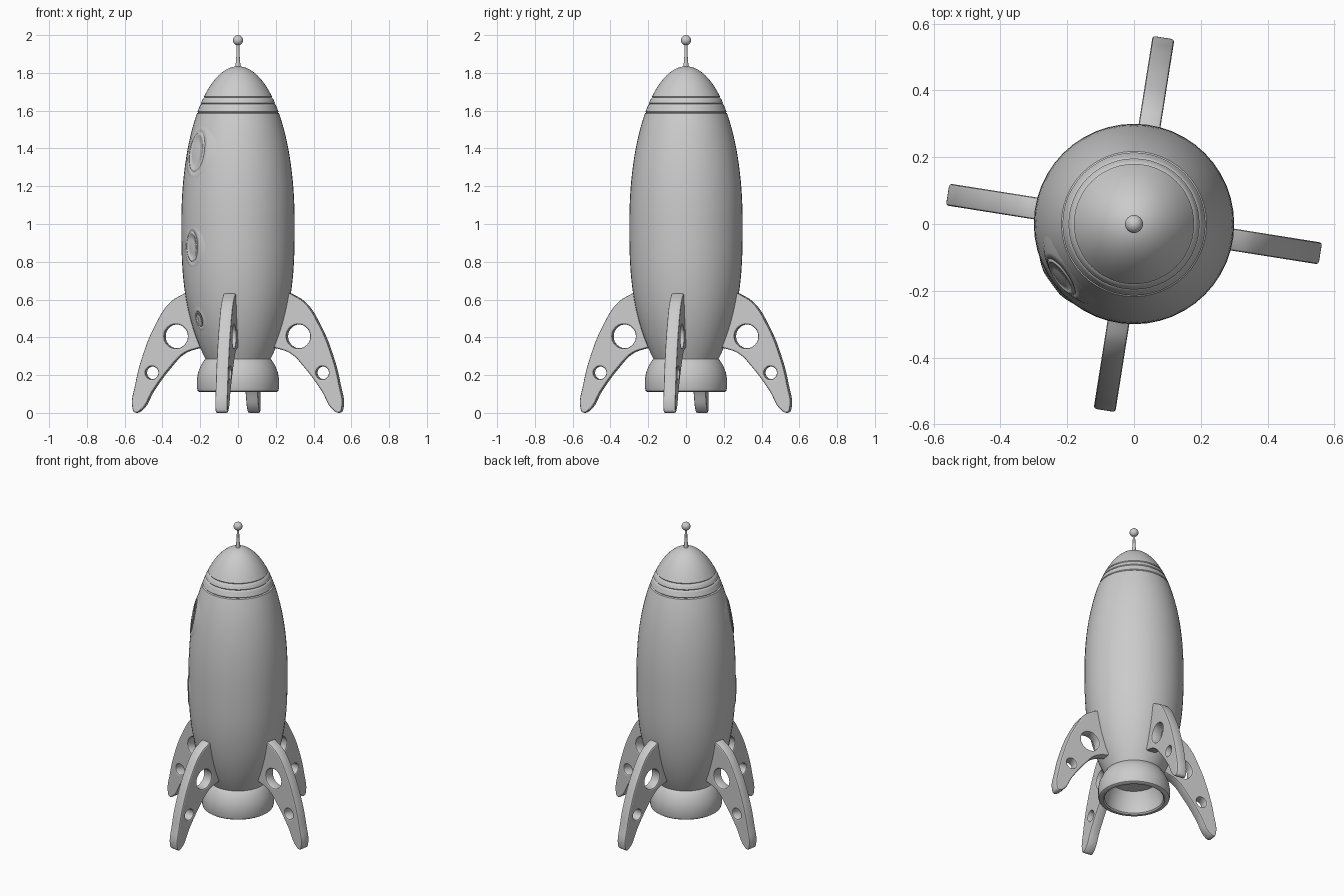
import bpy, bmesh
from math import pi, radians, sin, cos
from mathutils import Matrix

if "Cube" in bpy.data.objects:
    bpy.data.objects.remove(bpy.data.objects["Cube"])

TWIST = radians(-9)          # fins are turned slightly off the axes


def add_object(name, mesh, matrix=Matrix.Identity(4), angle=35):
    ob = bpy.data.objects.new(name, mesh)
    bpy.context.collection.objects.link(ob)
    ob.matrix_world = matrix
    bpy.ops.object.select_all(action='DESELECT')
    ob.select_set(True)
    bpy.context.view_layer.objects.active = ob
    bpy.ops.object.shade_smooth_by_angle(angle=radians(angle))
    return ob


def lathe(name, profile, steps=48, matrix=Matrix.Identity(4)):
    """Spin (radius, height) points around z."""
    bm = bmesh.new()
    verts = [bm.verts.new((r, 0, z)) for r, z in profile]
    edges = [bm.edges.new(p) for p in zip(verts, verts[1:])]
    bmesh.ops.spin(bm, geom=verts + edges, cent=(0, 0, 0), axis=(0, 0, 1),
                   angle=2 * pi, steps=steps, use_merge=False)
    bmesh.ops.remove_doubles(bm, verts=bm.verts, dist=1e-5)
    bmesh.ops.recalc_face_normals(bm, faces=bm.faces)
    mesh = bpy.data.meshes.new(name)
    bm.to_mesh(mesh)
    bm.free()
    return add_object(name, mesh, matrix)


def hull_radius(z):
    if z > 1:
        return 0.3 * max(0, 1 - ((z - 1) / 0.835) ** 2.1) ** 0.5
    return 0.3 - 0.125 * ((1 - z) / 0.71) ** 2.8


# Hull with three fine grooves near the nose
profile = [(hull_radius(z), z) for z in [0.27 + 0.73 * i / 18 for i in range(18)]]
profile += [(hull_radius(z), z) for z in [1 + 0.835 * sin(pi / 2 * i / 28) for i in range(28)]]
for g in (1.59, 1.635, 1.67):
    profile = [p for p in profile if abs(p[1] - g) > 0.006]
    profile += [(hull_radius(g - 0.005), g - 0.005), (hull_radius(g) - 0.005, g),
                (hull_radius(g + 0.005), g + 0.005)]
profile.sort(key=lambda p: p[1])
lathe("hull", [(0, 0.27)] + profile + [(0, 1.835)])

# Hollow engine nozzle
lathe("nozzle", [(0, 0.295), (0.16, 0.295), (0.175, 0.285), (0.197, 0.25), (0.211, 0.215),
                 (0.217, 0.18), (0.217, 0.13), (0.213, 0.116), (0.204, 0.11), (0.186, 0.11),
                 (0.178, 0.118), (0.176, 0.15), (0.168, 0.2), (0.145, 0.25), (0, 0.26)])

# Antenna rod and ball
lathe("antenna_rod", [(0, 1.81), (0.016, 1.82), (0.013, 1.84), (0.008, 1.9),
                      (0.007, 1.96), (0, 1.96)], 16)
ball = [(0.027 * sin(pi * i / 12), 1.973 - 0.027 * cos(pi * i / 12)) for i in range(13)]
lathe("antenna_ball", ball, 24)

# Oval portholes in a column, midway between two fins
for name, z, height in (("upper", 1.38, 0.2), ("middle", 0.88, 0.15), ("lower", 0.495, 0.075)):
    r, width = hull_radius(z), height * 0.6
    tilt = (hull_radius(z + 0.01) - hull_radius(z - 0.01)) / 0.02
    shape = []
    for rho, drop in ((0, .004), (.25, .004), (.44, .004), (.46, 0), (.52, 0), (.54, .004),
                      (.56, 0), (.7, 0), (.85, 0), (1, 0), (1.1, 0)):
        bulge = 0.012 * height / 0.2 * (1 - rho ** 2)
        shape.append((rho, bulge - drop - (width * rho) ** 2 / (2 * r)))
    place = (Matrix.Rotation(radians(225) + TWIST, 4, 'Z')
             @ Matrix.Translation((r, 0, z))
             @ Matrix.Rotation(pi / 2 + tilt, 4, 'Y')
             @ Matrix.Diagonal((height, width, 1, 1)))
    lathe(name + "_porthole", shape, 40, place)


# Curved fin outline with two round holes, as a bevelled 2D curve
def add_spline(curve, points):
    s = curve.splines.new('BEZIER')
    s.bezier_points.add(len(points) - 1)
    for bp, (x, y, kind) in zip(s.bezier_points, points):
        bp.co = (x, y, 0)
        bp.handle_left_type = bp.handle_right_type = kind
    s.use_cyclic_u = True
    s.resolution_u = 6


curve = bpy.data.curves.new("fin_outline", 'CURVE')
curve.dimensions = '2D'
curve.fill_mode = 'BOTH'
curve.extrude = 0.025
curve.bevel_depth = 0.008
curve.bevel_resolution = 1
curve.offset = -0.008
outline = [(0.2, .635, 'VECTOR'), (.285, .632, 'VECTOR'), (.36, .585, 'AUTO'), (.44, .465, 'AUTO'),
           (.505, .31, 'AUTO'), (.547, .15, 'AUTO'), (.562, .025, 'AUTO'), (.549, .002, 'AUTO'),
           (.518, .012, 'AUTO'), (.45, .12, 'AUTO'), (.36, .24, 'AUTO'), (.285, .315, 'AUTO'),
           (.2, .345, 'VECTOR'), (.15, .36, 'VECTOR')]
add_spline(curve, outline)
for cx, cy, rad in ((.328, .405, .063), (.457, .212, .034)):
    add_spline(curve, [(cx + rad * cos(i * pi / 4), cy + rad * sin(i * pi / 4), 'AUTO')
                       for i in range(8)])
temp = bpy.data.objects.new("fin_curve", curve)
bpy.context.collection.objects.link(temp)
bpy.context.view_layer.update()
fin_mesh = bpy.data.meshes.new_from_object(
    temp.evaluated_get(bpy.context.evaluated_depsgraph_get()))
bpy.data.objects.remove(temp)

# Four fins around the hull
for i, side in enumerate(("right", "back", "left", "front")):
    turn = Matrix.Rotation(TWIST + i * pi / 2, 4, 'Z') @ Matrix.Rotation(pi / 2, 4, 'X')
    add_object(side + "_fin", fin_mesh.copy(), turn)
